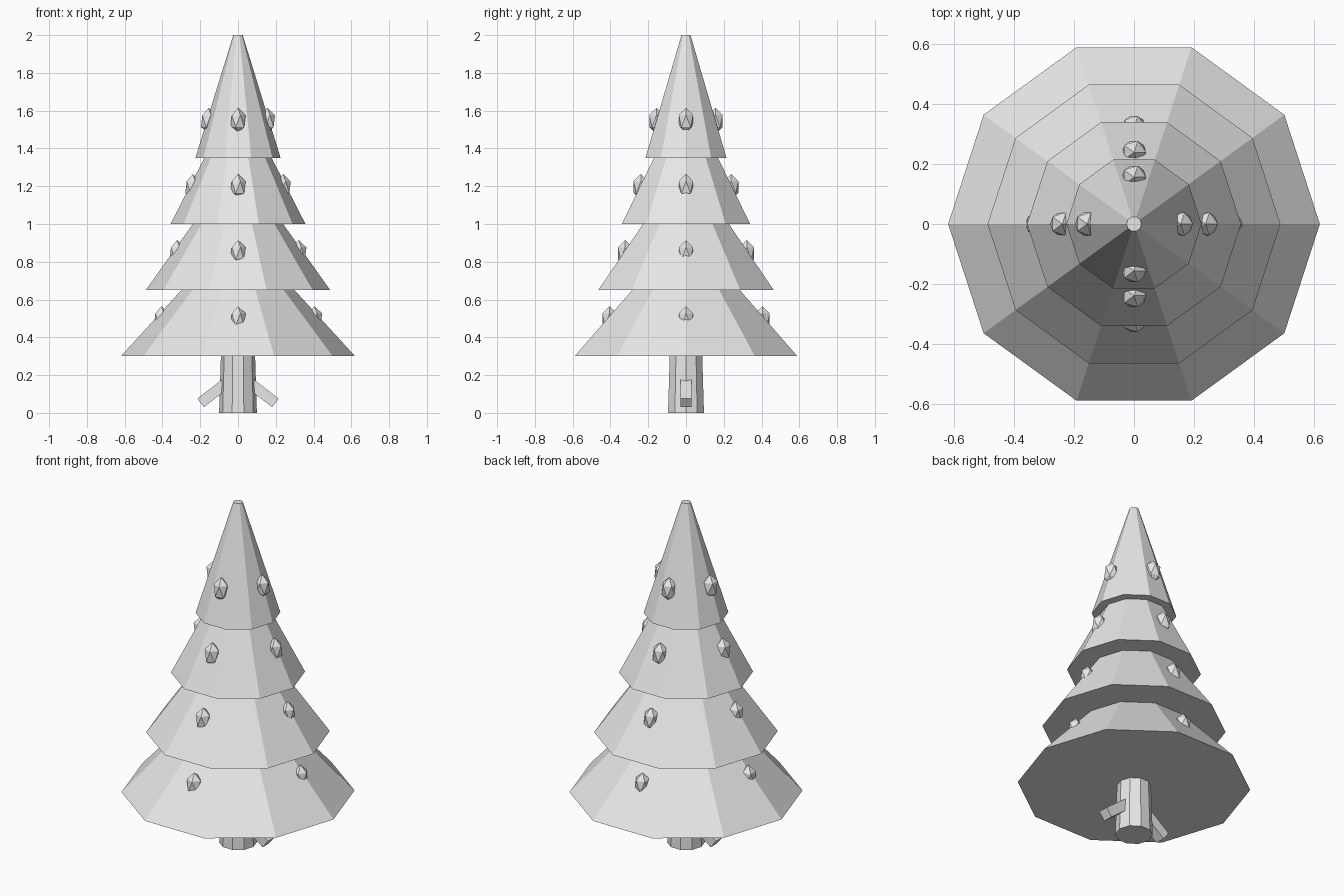
import bpy
import bmesh
from math import atan2, cos, sin, tau
from mathutils import Matrix, Vector

cube = bpy.data.objects.get("Cube")
if cube:
    bpy.data.objects.remove(cube, do_unlink=True)

grey = bpy.data.materials.new("pale grey")
grey.use_nodes = True
grey.diffuse_color = (0.8, 0.8, 0.8, 1)
grey.node_tree.nodes["Principled BSDF"].inputs["Base Color"].default_value = (0.8, 0.8, 0.8, 1)

SIDES = 10


def finish(name, bm):
    """Turn a bmesh into a flat-shaded object."""
    bmesh.ops.recalc_face_normals(bm, faces=bm.faces)
    mesh = bpy.data.meshes.new(name)
    bm.to_mesh(mesh)
    bm.free()
    mesh.materials.append(grey)
    obj = bpy.data.objects.new(name, mesh)
    bpy.context.collection.objects.link(obj)
    return obj


def frustum(name, r_low, r_high, z_low, z_high):
    """Closed tapered prism with corners on the x axis."""
    bm = bmesh.new()
    rings = []
    for r, z in ((r_low, z_low), (r_high, z_high)):
        rings.append([bm.verts.new((r * cos(tau * i / SIDES), r * sin(tau * i / SIDES), z))
                      for i in range(SIDES)])
    low, high = rings
    bm.faces.new(low[::-1])
    bm.faces.new(high)
    for i in range(SIDES):
        j = (i + 1) % SIDES
        bm.faces.new((low[i], low[j], high[j], high[i]))
    return finish(name, bm)


def ornament(name, centre):
    """Faceted bauble, taller than wide, partly sunk in the foliage."""
    bm = bmesh.new()
    bmesh.ops.create_icosphere(bm, subdivisions=1, radius=1)
    bmesh.ops.scale(bm, vec=(0.045, 0.045, 0.07), verts=bm.verts)
    bmesh.ops.translate(bm, vec=centre, verts=bm.verts)
    return finish(name, bm)


def branch(name, side):
    """Square stub sloping down and out from the trunk."""
    inner, outer = Vector((side * 0.05, 0, 0.167)), Vector((side * 0.198, 0, 0.053))
    axis = outer - inner
    bm = bmesh.new()
    bmesh.ops.create_cube(bm, size=1)
    bmesh.ops.scale(bm, vec=(axis.length, 0.06, 0.057), verts=bm.verts)
    turn = Matrix.Rotation(-atan2(axis.z, axis.x), 4, "Y")
    bmesh.ops.transform(bm, matrix=Matrix.Translation((inner + outer) / 2) @ turn, verts=bm.verts)
    return finish(name, bm)


# Trunk and its two stubs
frustum("trunk", 0.1, 0.09, 0, 0.32)
branch("left_branch", 1)
branch("right_branch", -1)

# Foliage tiers, each with four baubles
directions = {"left": (1, 0), "right": (-1, 0), "front": (0, -1), "back": (0, 1)}
for tier in range(4):
    base = 0.3 + 0.35 * tier
    frustum(f"foliage_tier_{tier + 1}", 0.62 - 0.1315 * tier, 0.025, base, base + 0.65)
    reach = 0.405 - 0.083 * tier
    for word, (dx, dy) in directions.items():
        ornament(f"{word}_ornament_{tier + 1}", (dx * reach, dy * reach, base + 0.195))
